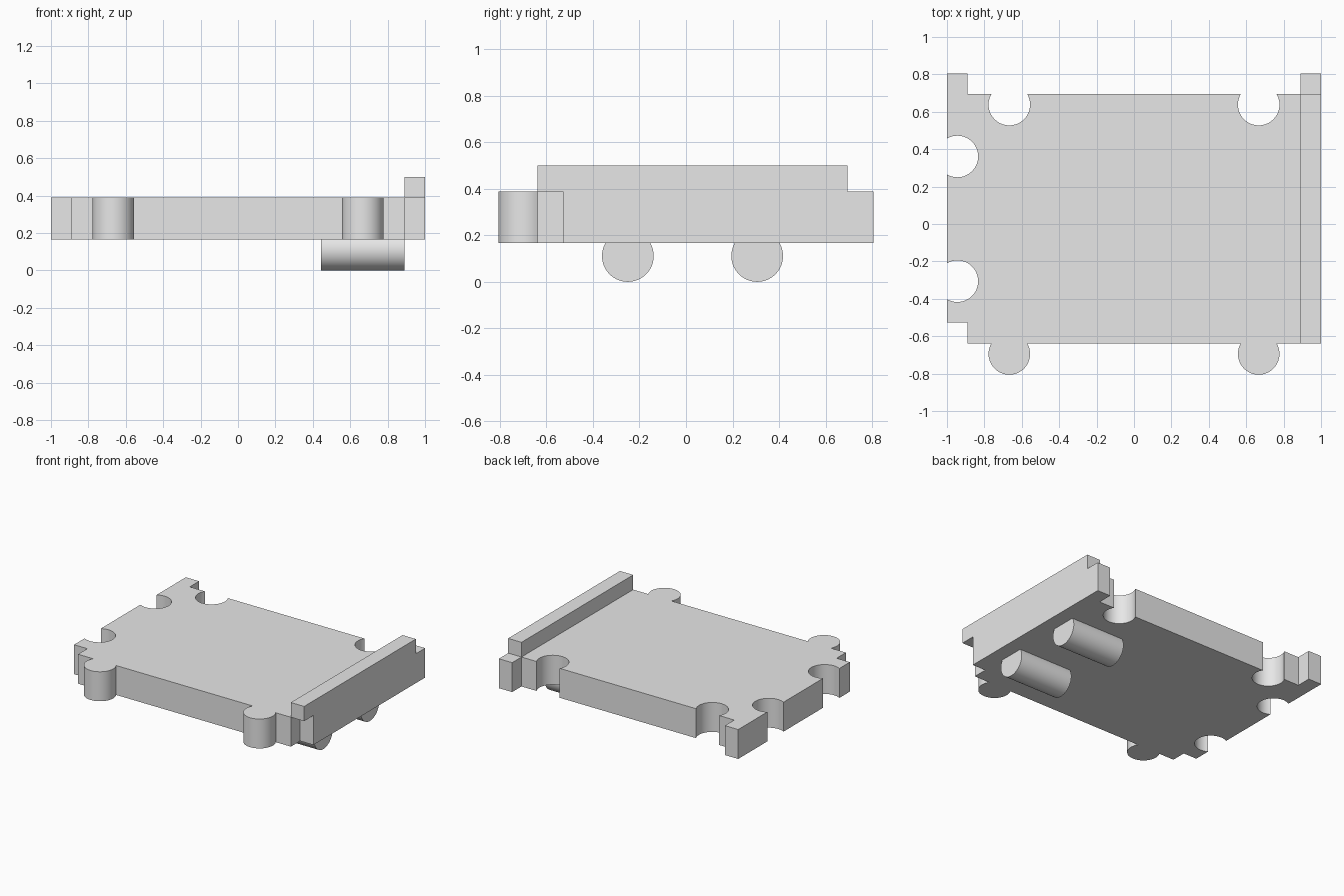
import bpy, bmesh
from math import cos, sin, radians, pi
from mathutils import Matrix, Vector

if "Cube" in bpy.data.objects:
    bpy.data.objects.remove(bpy.data.objects["Cube"], do_unlink=True)

U = 1 / 9                      # modelling unit: wall, tab and knob radius
X = 1.0
FRONT, BACK = -0.639, 0.694    # slab edges
LOW, HIGH = 1.5 * U, 3.5 * U   # slab underside and top

grey = bpy.data.materials.new("light_grey")
grey.use_nodes = True
grey.diffuse_color = (0.8, 0.8, 0.8, 1)
grey.node_tree.nodes["Principled BSDF"].inputs["Base Color"].default_value = (0.8, 0.8, 0.8, 1)


def finish(bm, name):
    """Turn a bmesh into a named, coloured object with sharp edges kept."""
    bmesh.ops.recalc_face_normals(bm, faces=bm.faces)
    mesh = bpy.data.meshes.new(name)
    bm.to_mesh(mesh)
    bm.free()
    mesh.materials.append(grey)
    obj = bpy.data.objects.new(name, mesh)
    bpy.context.collection.objects.link(obj)
    bpy.ops.object.select_all(action="DESELECT")
    obj.select_set(True)
    bpy.context.view_layer.objects.active = obj
    bpy.ops.object.shade_smooth_by_angle(angle=radians(30))


def prism(name, outline, low, high):
    bm = bmesh.new()
    face = bm.faces.new([bm.verts.new((x, y, low)) for x, y in outline])
    top = bmesh.ops.extrude_face_region(bm, geom=[face], use_keep_orig=True)["geom"]
    verts = [v for v in top if isinstance(v, bmesh.types.BMVert)]
    bmesh.ops.translate(bm, verts=verts, vec=(0, 0, high - low))
    finish(bm, name)


def arc(cx, cy, start, end, steps=40):
    angles = [radians(start + (end - start) * i / steps) for i in range(steps + 1)]
    return [(cx + U * cos(a), cy + U * sin(a)) for a in angles]


# Slab outline, counter-clockwise from the front right corner notch
outline = [(-X, FRONT + U), (-X + U, FRONT + U), (-X + U, FRONT)]
for x in (-6 * U, 6 * U):                          # front knobs
    outline += arc(x, FRONT - U / 2, 150, 390)
outline += [(X - U, FRONT), (X - U, FRONT + U), (X, FRONT + U)]
outline += [(X, BACK + U), (X - U, BACK + U), (X - U, BACK)]
for x in (6 * U, -6 * U):                          # back sockets
    outline += arc(x, BACK - U / 2, 30, -210)
outline += [(-X + U, BACK), (-X + U, BACK + U), (-X, BACK + U)]
for y in (0.361, -0.306):                          # side sockets
    outline += arc(-X + U / 2, y, 120, -120)
prism("slab", outline, LOW, HIGH)

# Raised rail along the left edge, overhanging the front notch
prism("rail", [(X - U, FRONT), (X, FRONT), (X, BACK), (X - U, BACK)], HIGH, HIGH + U)

# Round pegs under the slab
for name, y in (("front_peg", -0.25), ("back_peg", 0.306)):
    bm = bmesh.new()
    place = Matrix.Translation((6 * U, y, U)) @ Matrix.Rotation(pi / 2, 4, "Y")
    bmesh.ops.create_cone(bm, cap_ends=True, segments=64, radius1=U, radius2=U,
                          depth=4 * U, matrix=place)
    # Trim the part that would sit inside the slab
    bmesh.ops.bisect_plane(bm, geom=bm.verts[:] + bm.edges[:] + bm.faces[:],
                           plane_co=Vector((0, 0, LOW)), plane_no=Vector((0, 0, 1)),
                           clear_outer=True)
    finish(bm, name)
